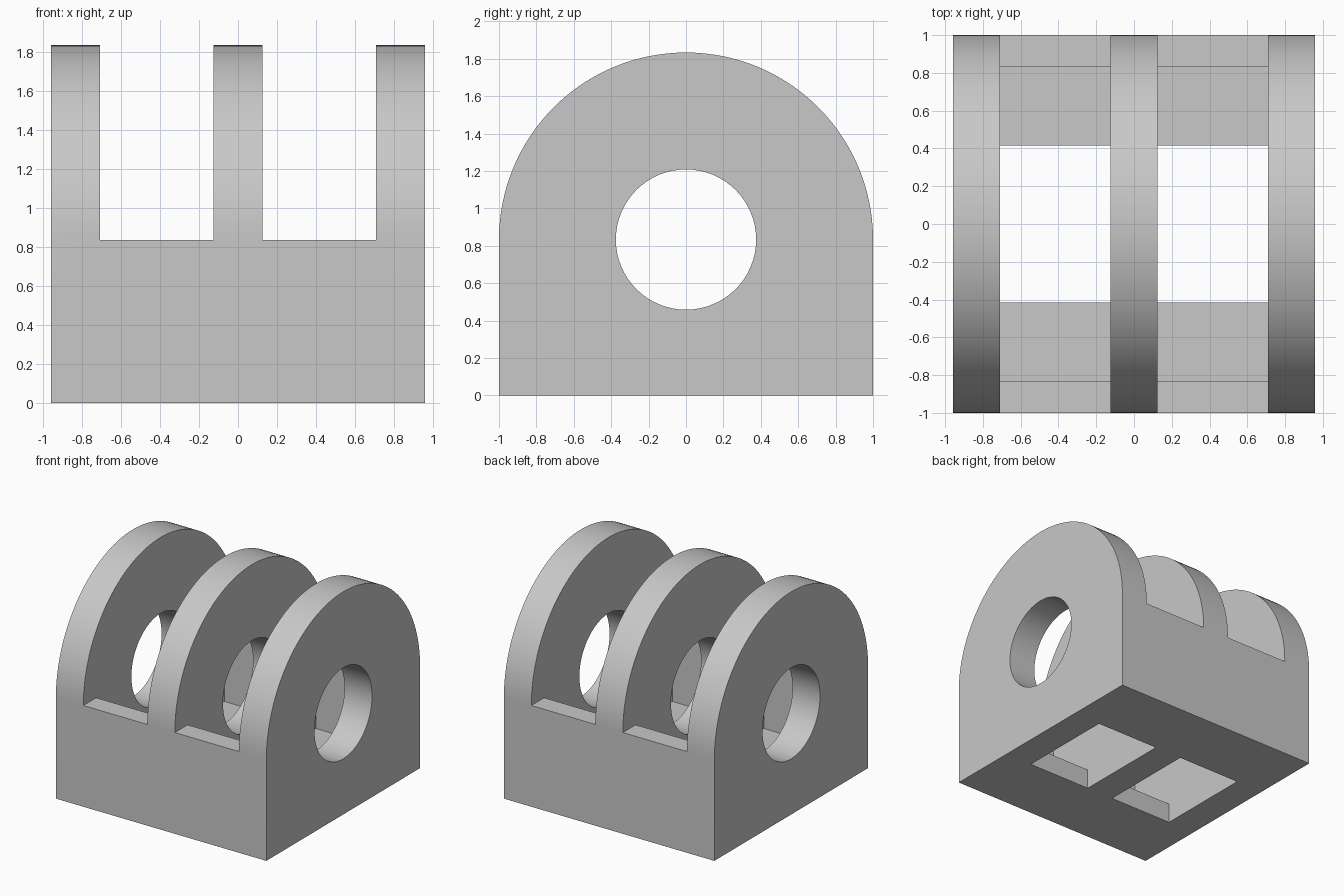
import bpy
import bmesh
import math

default = bpy.data.objects.get("Cube")
if default:
    bpy.data.objects.remove(default, do_unlink=True)

U = 1 / 12              # design module
AXIS = 10 * U           # pivot height
HALF_W = 11.5 * U       # half width across the lugs

grey = bpy.data.materials.new("plain grey")
grey.use_nodes = True
COLOUR = (0.58, 0.58, 0.58, 1)
grey.diffuse_color = COLOUR
grey.node_tree.nodes["Principled BSDF"].inputs["Base Color"].default_value = COLOUR


def prism(name, profile, x0, x1):
    """Extrude a (y, z) profile along x."""
    bm = bmesh.new()
    face = bm.faces.new([bm.verts.new((x0, y, z)) for y, z in profile])
    extruded = bmesh.ops.extrude_face_region(bm, geom=[face])["geom"]
    moved = [v for v in extruded if isinstance(v, bmesh.types.BMVert)]
    bmesh.ops.translate(bm, verts=moved, vec=(x1 - x0, 0, 0))
    bmesh.ops.recalc_face_normals(bm, faces=bm.faces)
    mesh = bpy.data.meshes.new(name)
    bm.to_mesh(mesh)
    bm.free()
    mesh.materials.append(grey)
    obj = bpy.data.objects.new(name, mesh)
    bpy.context.collection.objects.link(obj)
    return obj


def arc(radius, sweep, steps):
    """Points around the pivot axis, starting at +y."""
    return [(radius * math.cos(sweep * i / steps),
             AXIS + radius * math.sin(sweep * i / steps)) for i in range(steps + 1)]


# Round-topped block
bracket = prism("hinge_bracket", [(-1, 0), (1, 0)] + arc(1, math.pi, 64), -HALF_W, HALF_W)

# Stepped slot: clear above the walls, pocket between them, window in the floor
half = [(5 * U, -0.2), (5 * U, 2 * U), (10 * U, 2 * U), (10 * U, AXIS), (1.3, AXIS), (1.3, 2.2)]
slot = half + [(-y, z) for y, z in reversed(half)]
cutters = [
    prism("right_slot_cutter", slot, -8.5 * U, -1.5 * U),
    prism("left_slot_cutter", slot, 1.5 * U, 8.5 * U),
    prism("pin_hole_cutter", arc(4.5 * U, math.tau, 64)[:-1], -1.5, 1.5),
]

# Cut the slots and the pin hole
bpy.ops.object.select_all(action="DESELECT")
bpy.context.view_layer.objects.active = bracket
bracket.select_set(True)
for cutter in cutters:
    cutter.hide_render = True
    mod = bracket.modifiers.new(cutter.name, "BOOLEAN")
    mod.operation = "DIFFERENCE"
    mod.solver = "EXACT"
    mod.object = cutter
    bpy.ops.object.modifier_apply(modifier=mod.name)
    bpy.data.objects.remove(cutter, do_unlink=True)

bpy.ops.object.shade_smooth_by_angle(angle=math.radians(30))
